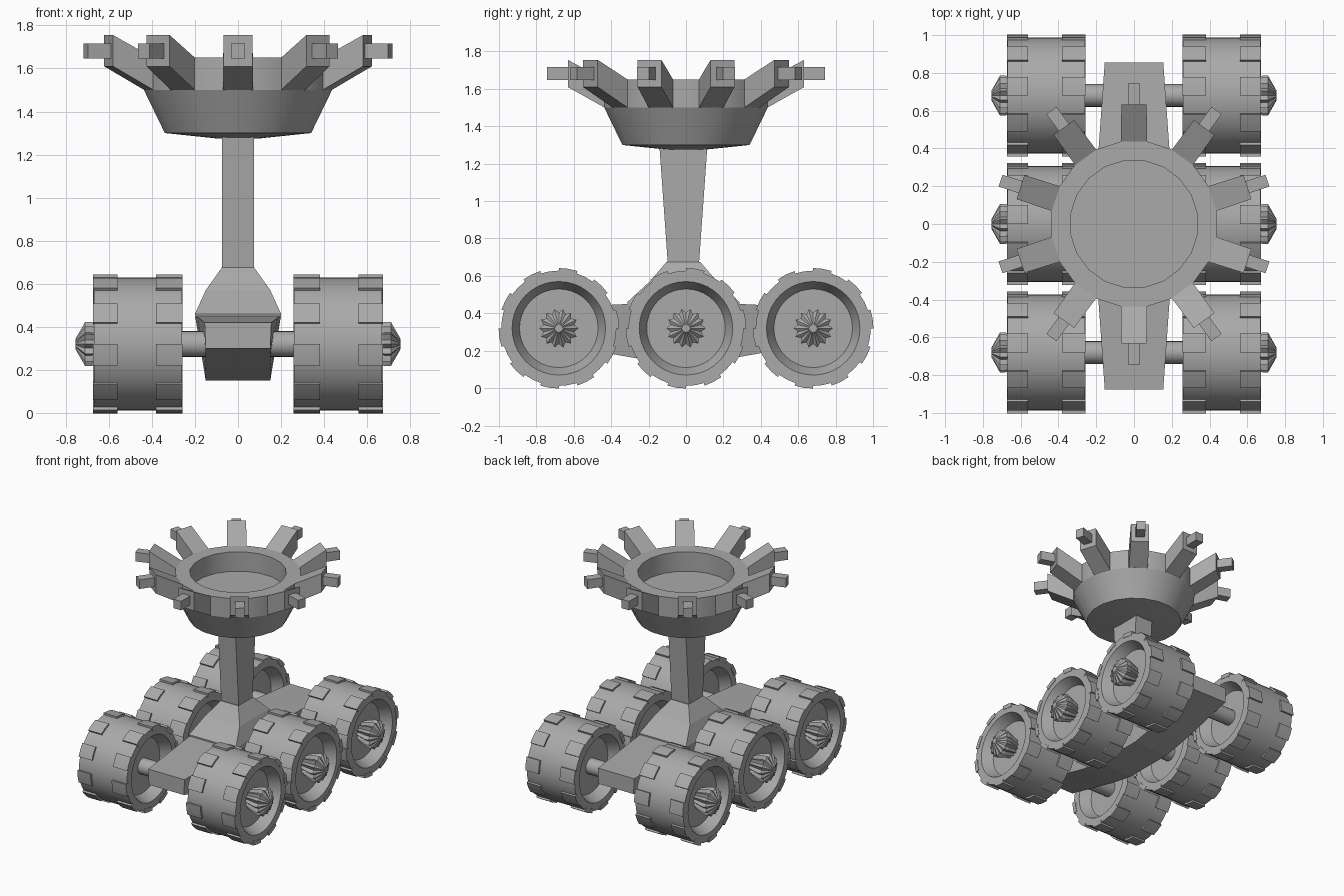
import bpy, bmesh, math
from mathutils import Matrix, Vector

if "Cube" in bpy.data.objects:
    bpy.data.objects.remove(bpy.data.objects["Cube"])

grey = bpy.data.materials.new("plain_grey")
grey.diffuse_color = (0.4, 0.4, 0.4, 1)
grey.use_nodes = True
grey.node_tree.nodes["Principled BSDF"].inputs["Base Color"].default_value = grey.diffuse_color


def finish(name, bm, smooth=True):
    bmesh.ops.recalc_face_normals(bm, faces=bm.faces)
    me = bpy.data.meshes.new(name)
    bm.to_mesh(me)
    bm.free()
    me.materials.append(grey)
    ob = bpy.data.objects.new(name, me)
    bpy.context.collection.objects.link(ob)
    if smooth:
        bpy.ops.object.select_all(action='DESELECT')
        ob.select_set(True)
        bpy.context.view_layer.objects.active = ob
        bpy.ops.object.shade_smooth_by_angle(angle=math.radians(25))
    return ob


def loft(bm, rings, closed=False):
    """Skin a list of point rings; cap the ends unless the rings loop."""
    vs = [[bm.verts.new(p) for p in r] for r in rings]
    n = len(vs[0])
    for a, b in zip(vs, vs[1:] + vs[:1] if closed else vs[1:]):
        for i in range(n):
            j = (i + 1) % n
            bm.faces.new((a[i], a[j], b[j], b[i]))
    if not closed:
        bm.faces.new(vs[0])
        bm.faces.new(vs[-1])


def ring_x(x, r, n, flute=1.0):
    """Ring around the x axis; flute below 1 pulls in alternate points."""
    out = []
    for i in range(n):
        a = 2 * math.pi * i / n
        rr = r * (flute if i % 2 else 1)
        out.append((x, rr * math.cos(a), rr * math.sin(a)))
    return out


def ring_z(z, r, n=20):
    r /= math.cos(math.pi / n)
    return [(r * math.cos(2 * math.pi * (i + .5) / n),
             r * math.sin(2 * math.pi * (i + .5) / n), z) for i in range(n)]


# Wheels with raised tread pads and fluted hubs
X0, X1, AXLE_Z = 0.26, 0.67, 0.32
for side in (-1, 1):
    for row, y in (("front", -0.68), ("middle", 0), ("rear", 0.68)):
        label = row + ("_left" if side < 0 else "_right")
        place = Matrix.Translation((0, y, AXLE_Z)) @ Matrix.Diagonal((side, 1, 1, 1))

        bm = bmesh.new()
        profile = [(X0 + .08, .21), (X0, .25), (X0, .308), (X1, .308),
                   (X1, .25), (X1 - .08, .21)]
        loft(bm, [ring_x(x, r, 40) for x, r in profile])
        bm.transform(place)
        finish(label + "_wheel", bm)

        bm = bmesh.new()
        for xa, xb in ((X0 - .003, .38), (.56, X1 + .003)):
            for k in range(10):
                rings = []
                for s in range(3):
                    a = math.radians(36 * k + 9 * s)
                    c, d = math.cos(a), math.sin(a)
                    rings.append([(x, r * c, r * d) for x, r in
                                  ((xa, .29), (xb, .29), (xb, .322), (xa, .322))])
                loft(bm, rings)
        bm.transform(place)
        finish(label + "_tread", bm)

        bm = bmesh.new()
        hub = [(.57, .07), (.68, .105), (.71, .105), (.755, .025)]
        loft(bm, [ring_x(x, r, 28, .8) for x, r in hub])
        bm.transform(place)
        finish(label + "_hub", bm, False)

# Axles
for row, y in (("front", -0.68), ("middle", 0), ("rear", 0.68)):
    bm = bmesh.new()
    loft(bm, [ring_x(x, .06, 20) for x in (-.4, .4)])
    bm.transform(Matrix.Translation((0, y, AXLE_Z)))
    finish(row + "_axle", bm)

# Chassis beam: y, half width top, half width bottom, bottom z, top z
bm = bmesh.new()
half = [(.2, .2, .15, .15, .455), (.4, .188, .15, .185, .445),
        (.865, .155, .15, .30, .42)]
sections = [(-s[0],) + s[1:] for s in reversed(half)] + half
loft(bm, [[(-b, y - .01, z0), (b, y - .01, z0), (t, y - .01, z1), (-t, y - .01, z1)]
          for y, t, b, z0, z1 in sections])
finish("chassis", bm, False)


def rect_tower(name, levels):
    bm = bmesh.new()
    loft(bm, [[(sx * hx, sy * hy - .014, z) for sx, sy in
               ((-1, -1), (1, -1), (1, 1), (-1, 1))] for z, hx, hy in levels])
    finish(name, bm, False)


# Pedestal and column
rect_tower("pedestal", [(.44, .2, .3), (.46, .2, .3), (.57, .15, .18), (.675, .075, .09)])
rect_tower("column", [(.66, .075, .083), (1.29, .075, .128)])

# Bowl with a recessed round floor
bm = bmesh.new()
loft(bm, [ring_z(z, r) for z, r in
          ((1.275, .1), (1.30, .34), (1.5, .437), (1.65, .437), (1.65, .335), (1.5, .335))])
finish("bowl", bm)

# Ten rising fingers around the bowl, each with a small peg
fingers, pegs = bmesh.new(), bmesh.new()


def box_out(bm, levels, turn):
    loft(bm, [[turn @ Vector((r, s * w, z)) for s, z in
               ((-1, z0), (1, z0), (1, z1), (-1, z1))] for r, w, z0, z1 in levels])


for k in range(10):
    turn = Matrix.Rotation(math.radians(18 + 36 * k), 3, 'Z')
    box_out(fingers, [(.43, .069, 1.497, 1.647), (.632, .067, 1.61, 1.755)], turn)
    box_out(pegs, [(.62, .033, 1.647, 1.717), (.743, .033, 1.647, 1.717)], turn)
finish("fingers", fingers, False)
finish("pegs", pegs, False)
